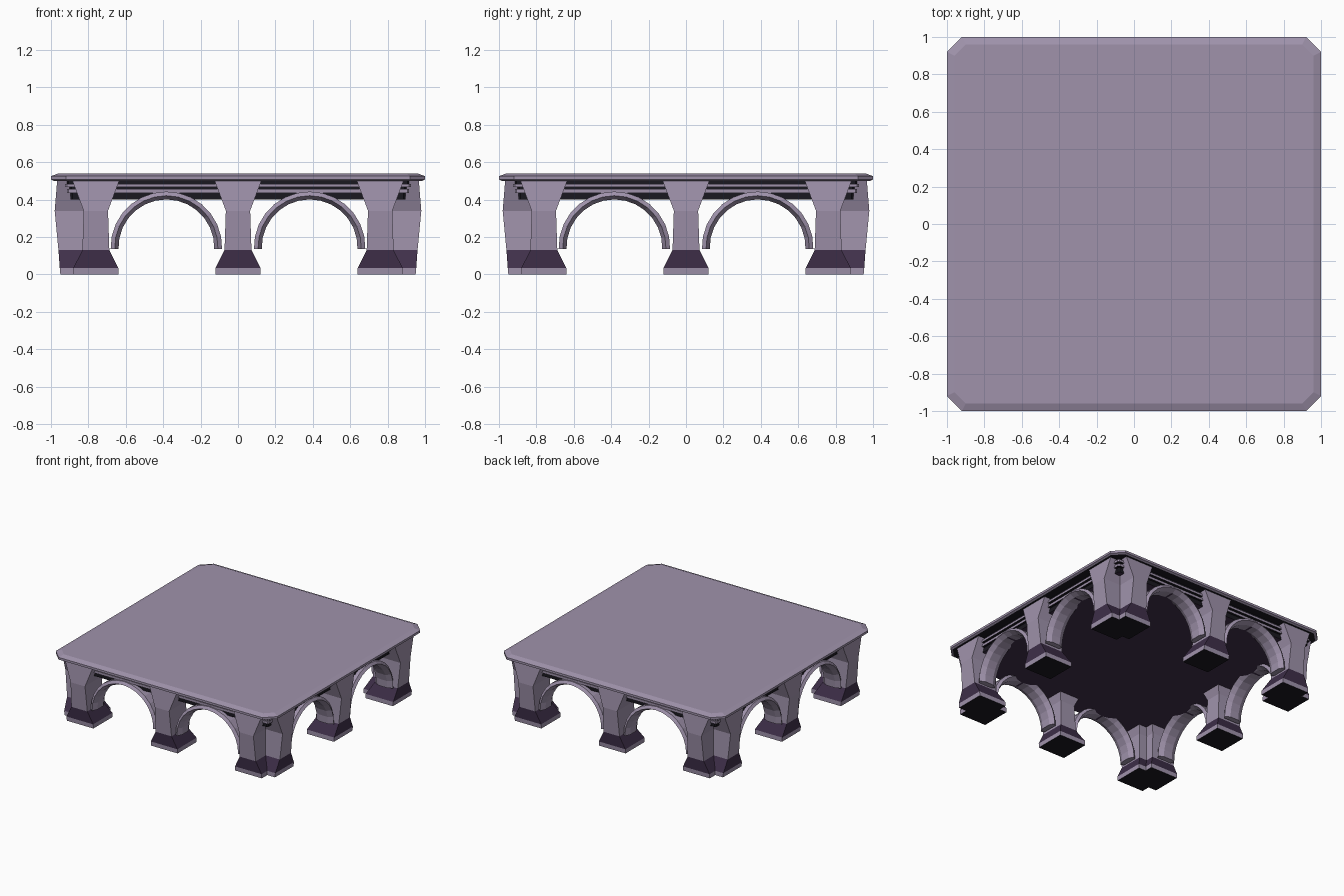
import bpy, bmesh
from math import pi, cos, sin, radians
from mathutils import Matrix, Vector

if "Cube" in bpy.data.objects:
    bpy.data.objects.remove(bpy.data.objects["Cube"], do_unlink=True)


def material(name, rgb):
    m = bpy.data.materials.new(name)
    m.use_nodes = True
    m.diffuse_color = (*rgb, 1)
    m.node_tree.nodes["Principled BSDF"].inputs["Base Color"].default_value = (*rgb, 1)
    return m


MATS = [material("mauve stone", (0.35, 0.29, 0.41)),
        material("dark plum stone", (0.05, 0.029, 0.068)),
        material("near black", (0.010, 0.009, 0.014))]
STONE, PLUM, BLACK = range(3)


def loft(name, rings, bands, caps, turn=0.0):
    """Skin matching point rings; bands and caps hold material indices."""
    bm = bmesh.new()
    rows = [[bm.verts.new(p) for p in ring] for ring in rings]
    for low, high, mat in zip(rows, rows[1:], bands):
        n = len(low)
        for i in range(n):
            j = (i + 1) % n
            bm.faces.new((low[i], low[j], high[j], high[i])).material_index = mat
    bm.faces.new(rows[0][::-1]).material_index = caps[0]
    bm.faces.new(rows[-1]).material_index = caps[1]
    bmesh.ops.recalc_face_normals(bm, faces=bm.faces[:])
    bm.transform(Matrix.Rotation(turn, 4, 'Z'))
    mesh = bpy.data.meshes.new(name)
    bm.to_mesh(mesh)
    bm.free()
    for m in MATS:
        mesh.materials.append(m)
    obj = bpy.data.objects.new(name, mesh)
    bpy.context.collection.objects.link(obj)
    return obj


def octagon(half, cut, z):
    """Square ring with clipped corners."""
    a, b = half, half - cut
    return [(x, y, z) for x, y in ((-b, -a), (b, -a), (a, -b), (a, b),
                                   (b, a), (-b, a), (-a, b), (-a, -b))]


# Table slab with a bevelled rim
loft("top_slab",
     [octagon(0.985, 0.075, 0.50), octagon(1, 0.08, 0.507),
      octagon(1, 0.08, 0.525), octagon(0.96, 0.06, 0.54)],
     [STONE] * 3, (BLACK, STONE))

# Striped frieze under the slab, with a dark ceiling
for name, half, low, high, mat in (("frieze_base", 0.895, 0.40, 0.436, BLACK),
                                   ("frieze_lower_band", 0.915, 0.436, 0.456, STONE),
                                   ("frieze_groove", 0.90, 0.456, 0.466, BLACK),
                                   ("frieze_upper_band", 0.925, 0.466, 0.484, STONE),
                                   ("frieze_neck", 0.915, 0.484, 0.50, BLACK)):
    bottom = PLUM if name == "frieze_base" else BLACK
    loft(name, [octagon(half, 0.01, low), octagon(half, 0.01, high)],
         [mat], (bottom, mat))

# Pillar levels: height, half width, outer depth, inner depth
PILLAR = ((0.0, 0.12, 0.95, 0.705),
          (0.035, 0.12, 0.953, 0.705),
          (0.13, 0.072, 0.96, 0.755),
          (0.34, 0.065, 0.98, 0.765),
          (0.50, 0.125, 0.967, 0.70))


def pillar(name, x, turn):
    rings = [[(x - w, -out, z), (x + w, -out, z), (x + w, -inn, z), (x - w, -inn, z)]
             for z, w, out, inn in PILLAR]
    loft(name, rings, [STONE, PLUM, STONE, STONE], (BLACK, STONE), turn)


# Arch cross-section: radius, depth (ridged on both faces)
ARCH = ((0.256, 0.90), (0.276, 0.94), (0.298, 0.925),
        (0.298, 0.80), (0.276, 0.785), (0.256, 0.825))


def arch(name, x, turn, segments=14):
    rings = []
    for i in range(segments + 1):
        a = radians(-2) + radians(184) * i / segments
        rings.append([(x + r * cos(a), -d, 0.145 + r * sin(a)) for r, d in ARCH])
    loft(name, rings, [STONE] * segments, (STONE, STONE), turn)


# Three pillars and two arches on each side; corners overlap in pairs
for k, side in enumerate(("front", "left", "back", "right")):
    turn = k * pi / 2
    for label, x in (("first", -0.76), ("middle", 0), ("last", 0.76)):
        pillar(f"{side}_{label}_pillar", x, turn)
    for label, x in (("first", -0.383), ("second", 0.383)):
        arch(f"{side}_{label}_arch", x, turn)
